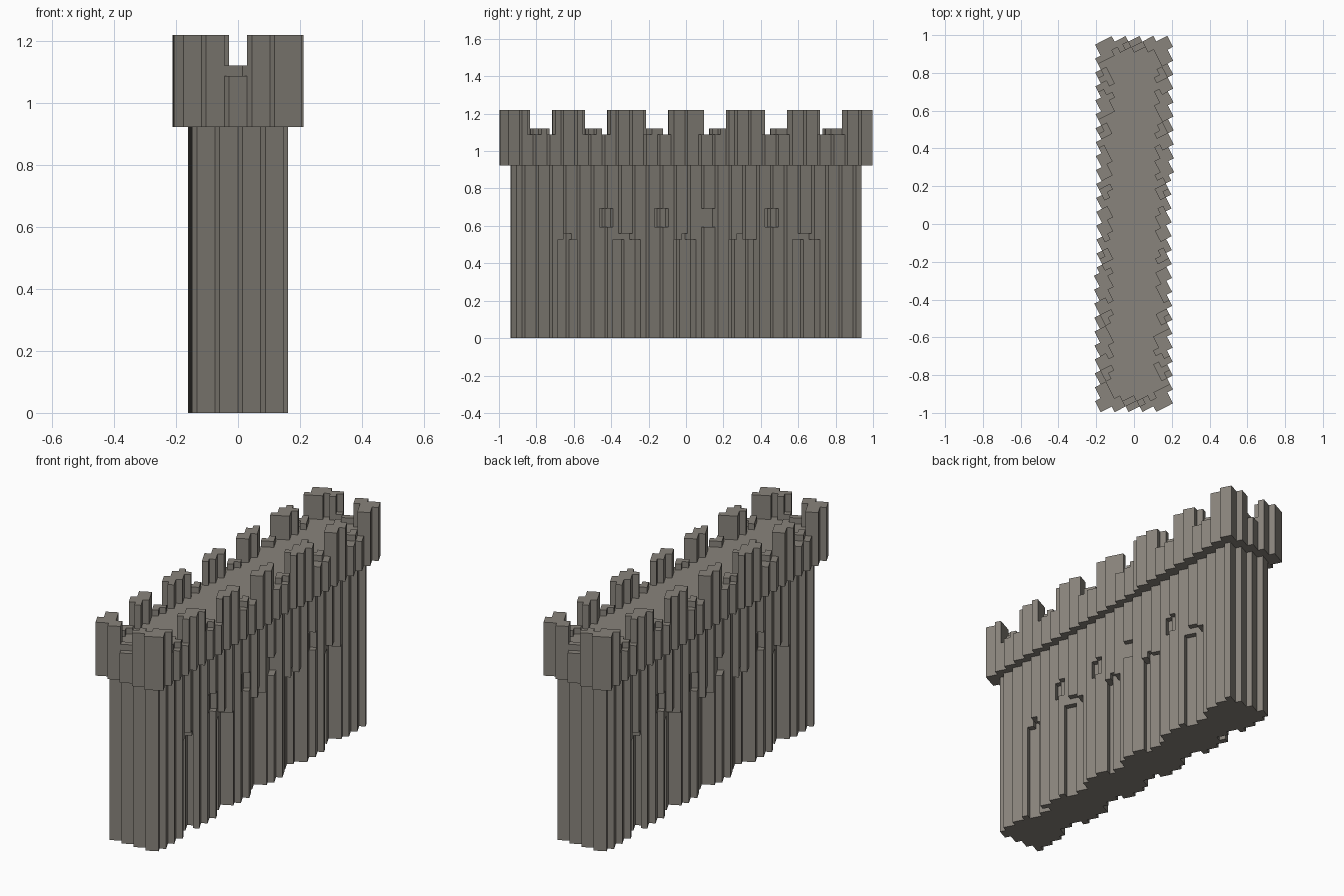
import bpy, bmesh, math
from mathutils import Vector, Matrix

if "Cube" in bpy.data.objects:
    bpy.data.objects.remove(bpy.data.objects["Cube"])

V = 1.22 / 37                      # block size
ROT = Matrix.Rotation(math.radians(27), 3, 'Z')
N = 34                             # grid half range
Z_DECK, Z_FLOOR, Z_TOP = 28, 33, 37
CRENELS = (0.16, 0.485, 0.78)      # gap centres along the long sides
WINDOWS = (-0.44, -0.145, 0.115, 0.455)
NICHES = (-0.63, -0.325, -0.015, 0.295, 0.645)

stone = bpy.data.materials.new("grey_stone")
stone.diffuse_color = (0.25, 0.23, 0.2, 1)
stone.use_nodes = True
stone.node_tree.nodes["Principled BSDF"].inputs["Base Color"].default_value = stone.diffuse_color


def centre(i, j):
    p = ROT @ Vector((i * V, j * V, 0))
    return p.x, p.y


def inside(x, y, hx, hy):
    return abs(x) <= hx and abs(y) <= hy


def parapet_height(x, y):
    """Top level of a column of the overhanging parapet."""
    if inside(x, y, 0.122, 0.915):
        return Z_FLOOR             # walkway
    if abs(y) > 0.9 and abs(x) < 0.15:
        d, out, lip = abs(x), abs(y) > 0.955, 0.05
        gap = 0.05
    else:
        d, out = min(abs(abs(y) - c) for c in CRENELS), abs(x) > 0.17
        gap, lip = 0.075, 0.035
    if d > gap:
        return Z_TOP               # merlon
    return Z_FLOOR if out or d > lip else Z_FLOOR + 1


def notched(x, y, k):
    """Small windows in the piers and tall arched niches between them."""
    s = y if x > 0 else -y
    if 18 <= k < 21:
        return abs(x) > 0.11 and any(abs(s - w) < 0.045 for w in WINDOWS)
    if k > 16 or abs(x) < 0.095:
        return False
    half = 0.025 if k == 16 else 0.07
    return any(abs(s - w) < half for w in NICHES)


# Work out which blocks are solid
solid = set()
for i in range(-N, N + 1):
    for j in range(-N, N + 1):
        x, y = centre(i, j)
        if not inside(x, y, 0.19, 0.98):
            continue
        low = 0 if inside(x, y, 0.14, 0.92) else Z_DECK
        for k in range(low, parapet_height(x, y)):
            if not notched(x, y, k):
                solid.add((i, j, k))

AXES = [((1, 0, 0), (0, 1, 0), (0, 0, 1)),
        ((0, 1, 0), (0, 0, 1), (1, 0, 0)),
        ((0, 0, 1), (1, 0, 0), (0, 1, 0))]


def build(name, k0, k1):
    """Skin the solid blocks between two levels with outward faces."""
    bm = bmesh.new()
    for c in solid:
        if not k0 <= c[2] < k1:
            continue
        mid = Vector(c) + Vector((0, 0, 0.5))
        for n, u, v in AXES:
            for s in (1, -1):
                if (c[0] + s * n[0], c[1] + s * n[1], c[2] + s * n[2]) in solid:
                    continue
                o = mid + Vector(n) * s * 0.5
                a, b = Vector(u) * 0.5, Vector(v) * 0.5 * s
                bm.faces.new([bm.verts.new(ROT @ (q * V)) for q in
                              (o - a - b, o + a - b, o + a + b, o - a + b)])
    bmesh.ops.remove_doubles(bm, verts=bm.verts[:], dist=0.001)
    bmesh.ops.dissolve_limit(bm, angle_limit=0.01, verts=bm.verts[:], edges=bm.edges[:])
    me = bpy.data.meshes.new(name)
    bm.to_mesh(me)
    bm.free()
    me.materials.append(stone)
    bpy.context.collection.objects.link(bpy.data.objects.new(name, me))


build("wall_body", 0, Z_DECK)
build("overhanging_walkway", Z_DECK, Z_FLOOR)
build("battlements", Z_FLOOR, Z_TOP)
